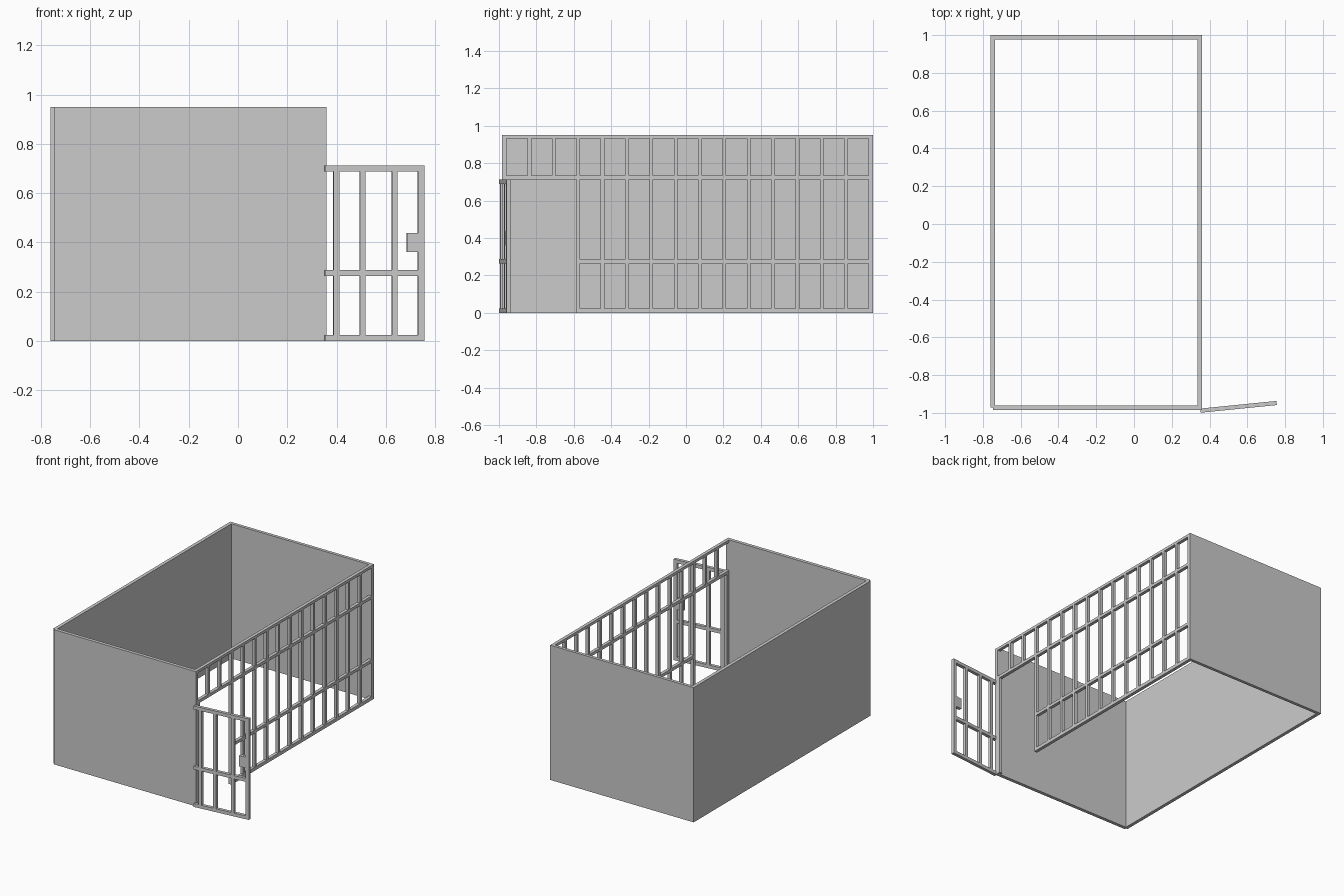
import bpy, bmesh, math
from mathutils import Matrix, Vector

if "Cube" in bpy.data.objects:
    bpy.data.objects.remove(bpy.data.objects["Cube"])


def boxes(name, spans):
    """One object made of boxes, each given as (x0, x1, y0, y1, z0, z1)."""
    bm = bmesh.new()
    for x0, x1, y0, y1, z0, z1 in spans:
        m = Matrix.Translation(((x0 + x1) / 2, (y0 + y1) / 2, (z0 + z1) / 2))
        m = m @ Matrix.Diagonal((x1 - x0, y1 - y0, z1 - z0, 1))
        bmesh.ops.create_cube(bm, size=1, matrix=m)
    me = bpy.data.meshes.new(name)
    bm.to_mesh(me)
    bm.free()
    ob = bpy.data.objects.new(name, me)
    bpy.context.collection.objects.link(ob)
    return ob


H = 0.95               # wall height
XL, XR = -0.76, 0.36   # outer sides
XI = 0.337             # inner face of the barred side
YF, YB = -0.984, 1.0   # front and back

# Three solid walls, open top and bottom
boxes("left_wall", [(XL, -0.736, -0.972, YB, 0, H)])
boxes("back_wall", [(-0.736, XI, 0.978, YB, 0, H)])
boxes("front_wall", [(-0.747, XR, YF, -0.96, 0, H)])

# Barred side: rails, the lower two stopping at the doorway
door_edge = -0.583
boxes("grille_rails", [
    (XI, XR, -0.96, YB, 0.931, H),
    (XI, XR, -0.96, YB, 0.714, 0.735),
    (XI, XR, door_edge, YB, 0.265, 0.286),
    (XI, XR, door_edge, YB, 0, 0.024),
])

# Upright bars: short ones over the doorway, full height beyond it
bars = []
pitch = 0.1302
for i in range(15):
    y1 = 0.998 - 0.022 - pitch * i - 0.111 if i else YB
    y1 = YB if i == 0 else 0.976 - pitch * (i - 1) - 0.11
    y0 = y1 - (0.024 if i == 0 else 0.02)
    z0 = 0.724 if y0 < door_edge - 0.02 else 0
    bars.append((XI, XR, y0, y1, z0, 0.94))
boxes("grille_bars", bars)

# Post on the hinge side of the doorway
boxes("door_post", [(XI, XR, -0.961, -0.94, 0, 0.72)])

# Open door, built along x from its hinge and then swung
t = 0.011
L = 0.405
door = [(0, L, -t, t, a, b) for a, b in ((0, 0.024), (0.264, 0.288), (0.688, 0.712))]
door += [(a, b, -t, t, 0.01, 0.7) for a, b in
         ((0.035, 0.059), (0.142, 0.165), (0.273, 0.296), (0.379, L))]
swing = Matrix.Translation((0.352, -0.988, 0)) @ Matrix.Rotation(math.radians(5.7), 4, 'Z')
boxes("door_frame", door).matrix_world = swing
boxes("lock_plate", [(0.334, 0.39, -t, t, 0.361, 0.438)]).matrix_world = swing
